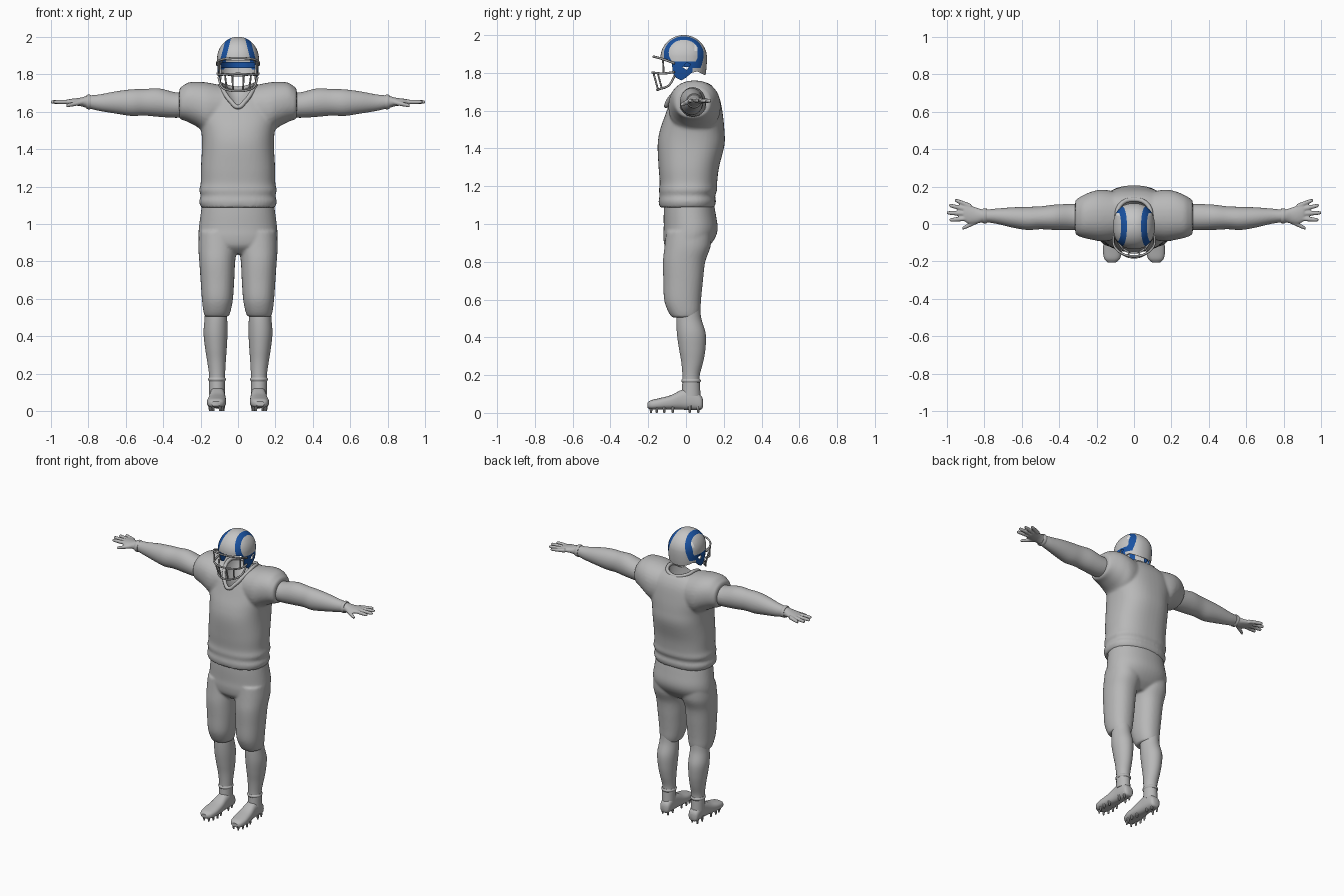
import bpy, bmesh, math
from mathutils import Vector

cube = bpy.data.objects.get("Cube")
if cube:
    bpy.data.objects.remove(cube, do_unlink=True)


def material(name, rgb):
    m = bpy.data.materials.new(name)
    m.use_nodes = True
    m.diffuse_color = (*rgb, 1)
    m.node_tree.nodes["Principled BSDF"].inputs["Base Color"].default_value = (*rgb, 1)
    return m


CLOTH = material("body grey", (0.48, 0.48, 0.48))
SHELL = material("helmet grey", (0.56, 0.56, 0.56))
BLUE = material("royal blue", (0.01, 0.085, 0.36))
WHITE = material("white", (0.9, 0.9, 0.9))
CAGE = material("cage grey", (0.38, 0.38, 0.38))
ORDER = {"x": (0, 1, 2), "y": (1, 0, 2), "z": (2, 0, 1)}
made = []


def interpolate(rings, steps):
    """Catmull-Rom through the ring parameters."""
    out = []
    for i in range(len(rings) - 1):
        a, b, c = rings[max(i - 1, 0)], rings[i], rings[i + 1]
        d = rings[min(i + 2, len(rings) - 1)]
        for s in range(steps):
            t = s / steps
            out.append([q + 0.5 * t * (r - p + t * (2 * p - 5 * q + 4 * r - e + t * (3 * (q - r) + e - p)))
                        for p, q, r, e in zip(a, b, c, d)])
    return out + [rings[-1]]


def loft(bm, axis, rings, sx=1, sides=32, power=2.2, steps=5, caps=(True, True)):
    """Rings are (position, centre u, centre v, radius u, radius v)."""
    loops = []
    for pos, cu, cv, ru, rv in interpolate(rings, steps):
        loop = []
        for k in range(sides):
            a = math.tau * k / sides
            u, w = (math.copysign(abs(f) ** (2 / power), f) for f in (math.cos(a), math.sin(a)))
            co = [0, 0, 0]
            for i, val in zip(ORDER[axis], (pos, cu + ru * u, cv + rv * w)):
                co[i] = val
            co[0] *= sx
            loop.append(bm.verts.new(co))
        loops.append(loop)
    for a, b in zip(loops, loops[1:]):
        for k in range(sides):
            j = (k + 1) % sides
            bm.faces.new((a[k], a[j], b[j], b[k]))
    for loop, cap in zip((loops[0], loops[-1]), caps):
        if cap:
            bm.faces.new(loop)


def prism(bm, outline, half=0.3):
    """Extrude a (y, z) outline along x."""
    face = bm.faces.new([bm.verts.new((-half, y, z)) for y, z in outline])
    geom = bmesh.ops.extrude_face_region(bm, geom=[face])["geom"]
    bmesh.ops.translate(bm, verts=[g for g in geom if isinstance(g, bmesh.types.BMVert)], vec=(2 * half, 0, 0))


def finish(name, bm, *mats, voxel=0, cutter=None, thickness=0):
    bmesh.ops.recalc_face_normals(bm, faces=bm.faces)
    me = bpy.data.meshes.new(name)
    bm.to_mesh(me)
    bm.free()
    o = bpy.data.objects.new(name, me)
    bpy.context.collection.objects.link(o)
    for m in mats:
        me.materials.append(m)
    if voxel:
        r = o.modifiers.new("Union", "REMESH")
        r.mode, r.voxel_size, r.use_smooth_shade = "VOXEL", voxel, True
        s = o.modifiers.new("Soften", "SMOOTH")
        s.iterations, s.factor = 4, 0.5
    if thickness:
        s = o.modifiers.new("Thickness", "SOLIDIFY")
        s.thickness, s.offset = thickness, -1
    if cutter:
        b = o.modifiers.new("Opening", "BOOLEAN")
        b.operation, b.object = "DIFFERENCE", cutter
    if o.modifiers:
        bpy.context.view_layer.update()
        o.data = bpy.data.meshes.new_from_object(o.evaluated_get(bpy.context.evaluated_depsgraph_get()))
        o.modifiers.clear()
    if cutter:
        bpy.data.objects.remove(cutter, do_unlink=True)
    made.append(o)
    return o


def tube(name, points, radius, mat, closed=False):
    cu = bpy.data.curves.new(name, "CURVE")
    cu.dimensions, cu.bevel_depth, cu.bevel_resolution, cu.use_fill_caps = "3D", radius, 2, True
    sp = cu.splines.new("BEZIER")
    sp.bezier_points.add(len(points) - 1)
    sp.use_cyclic_u, sp.resolution_u = closed, 8
    for bp, p in zip(sp.bezier_points, points):
        bp.co = p
        bp.handle_left_type = bp.handle_right_type = "AUTO"
    cu.materials.append(mat)
    bpy.context.collection.objects.link(bpy.data.objects.new(name, cu))


def mirrored(half):
    """Mirror a path whose last point lies on the centre plane."""
    return half + [(-x, y, z) for x, y, z in reversed(half[:-1])]


# Shirt with padded sleeves and a cut neck opening
bm = bmesh.new()
loft(bm, "z", [(1.6, 0, -.04, .015, .05), (1.64, 0, -.025, .035, .085), (1.69, 0, .01, .07, .105),
               (1.74, 0, .025, .09, .105), (1.82, 0, .03, .1, .12)])
neck_cutter = finish("neck_cutter", bm)
made.remove(neck_cutter)
neck_cutter.hide_render = True
bm = bmesh.new()
loft(bm, "z", [(1.088, 0, .005, .197, .145), (1.12, 0, .007, .208, .152), (1.15, 0, .007, .199, .147),
               (1.18, 0, .011, .207, .154), (1.22, 0, .013, .199, .152), (1.3, 0, .015, .198, .16),
               (1.42, 0, .027, .192, .177), (1.5, 0, .033, .197, .17), (1.58, 0, .043, .215, .152),
               (1.66, 0, .05, .21, .13), (1.71, 0, .05, .17, .105), (1.735, 0, .05, .11, .08)], sides=48, power=2.4)
for sx in (1, -1):
    loft(bm, "x", [(.06, .045, 1.62, .12, .115), (.16, .045, 1.62, .138, .135), (.22, .045, 1.64, .13, .12),
                   (.27, .04, 1.65, .114, .104), (.3, .037, 1.645, .1, .089), (.314, .037, 1.643, .09, .08)], sx)
finish("shirt", bm, CLOTH, voxel=.009, cutter=neck_cutter)
collar = mirrored([(0, .13, 1.722), (.07, .105, 1.736), (.092, .03, 1.745), (.075, -.045, 1.706),
                   (.038, -.092, 1.655), (0, -.105, 1.625)])[:-1]
tube("collar", collar, .012, CLOTH, closed=True)

# Trousers to the knee
bm = bmesh.new()
loft(bm, "z", [(1.12, 0, .015, .19, .13), (1.05, 0, .02, .2, .138), (.98, 0, .025, .209, .143),
               (.93, 0, .018, .211, .138), (.88, 0, .005, .2, .115), (.84, 0, 0, .17, .07)], sides=48)
for sx in (1, -1):
    loft(bm, "z", [(.96, .105, .015, .103, .12), (.88, .108, .008, .104, .122), (.8, .111, -.01, .096, .112),
                   (.7, .11, -.015, .09, .105), (.6, .11, -.018, .083, .098), (.54, .112, -.01, .074, .086),
                   (.505, .114, -.003, .064, .071)], sx)
finish("trousers", bm, CLOTH, voxel=.008)

for side, sx in (("left", 1), ("right", -1)):
    # Arm, palm and spread fingers as one skin
    bm = bmesh.new()
    loft(bm, "x", [(.26, .037, 1.64, .072, .068), (.33, .037, 1.635, .07, .068), (.42, .036, 1.648, .068, .076),
                   (.5, .033, 1.65, .061, .071), (.57, .03, 1.648, .062, .071), (.65, .035, 1.649, .054, .06),
                   (.74, .042, 1.648, .04, .044), (.8, .043, 1.652, .034, .034), (.84, .045, 1.652, .042, .023),
                   (.88, .052, 1.652, .05, .018), (.905, .06, 1.652, .046, .014), (.915, .06, 1.652, .03, .006)],
         sx, power=2)
    digits = [((.87, .095), (.957, .128)), ((.88, .075), (.988, .1)), ((.88, .055), (1, .06)),
              ((.88, .03), (.985, .022)), ((.82, .022), (.918, -.024))]
    for i, ((x0, y0), (x1, y1)) in enumerate(digits):
        drop = .02 if i == 4 else 0
        rings = [(x0 + (x1 - x0) * t, y0 + (y1 - y0) * t, 1.652 - drop * t, r, r)
                 for t, r in ((0, .013), (.5, .0125), (.9, .0105), (1, .006))]
        loft(bm, "x", rings, sx, sides=12, power=2, steps=3)
    finish(side + "_arm", bm, CLOTH, voxel=.005)
    bm = bmesh.new()
    loft(bm, "x", [(.785, .043, 1.651, .038, .037), (.797, .043, 1.652, .041, .04), (.81, .043, 1.652, .037, .036)],
         sx, power=2)
    finish(side + "_wristband", bm, CLOTH)

    # Calf with ankle strap
    bm = bmesh.new()
    loft(bm, "z", [(.56, .118, .015, .058, .06), (.5, .118, .015, .06, .066), (.42, .12, .028, .064, .076),
                   (.34, .118, .033, .058, .07), (.27, .115, .033, .05, .058), (.2, .112, .027, .043, .046),
                   (.15, .112, .027, .042, .047), (.09, .112, .027, .042, .05)], sx, power=2)
    finish(side + "_calf", bm, CLOTH)
    bm = bmesh.new()
    loft(bm, "z", [(.16, .112, .027, .043, .047), (.17, .112, .027, .048, .052), (.18, .112, .027, .043, .047)],
         sx, power=2)
    finish(side + "_ankle_strap", bm, CLOTH)

    # Shoe and studs
    bm = bmesh.new()
    loft(bm, "y", [(.09, .11, .05, .018, .02), (.078, .11, .055, .034, .038), (.03, .11, .073, .04, .058),
                   (-.02, .11, .07, .042, .053), (-.08, .112, .056, .048, .038), (-.14, .115, .048, .051, .03),
                   (-.185, .117, .043, .042, .024), (-.205, .118, .04, .022, .013)], sx, power=2.6)
    finish(side + "_shoe", bm, CLOTH)
    bm = bmesh.new()
    for y, spread in ((.065, .02), (.02, .025), (-.07, .03), (-.115, .036), (-.155, .032), (-.185, .018)):
        for s in (-spread, spread):
            loft(bm, "z", [(0, .114 + s, y, .005, .005), (.04, .114 + s, y, .011, .011)], sx, sides=8, power=2, steps=1)
    finish(side + "_studs", bm, CLOTH)

# Helmet shell: stripes and side panels cut into its faces
bm = bmesh.new()
prism(bm, [(-.3, 1.874), (-.095, 1.872), (-.075, 1.855), (-.07, 1.8), (-.055, 1.775), (-.025, 1.76), (0, 1.775),
           (.03, 1.8), (.06, 1.808), (.1, 1.788), (.3, 1.785), (.3, 1.6), (-.3, 1.6)])
prism(bm, [(-.018, 1.83), (.004, 1.815), (.024, 1.845), (.004, 1.855)])
helmet_cutter = finish("helmet_cutter", bm, SHELL)
made.remove(helmet_cutter)
helmet_cutter.hide_render = True
bm = bmesh.new()
dome = [(1.88 + .12 * math.sin(a), math.cos(a)) for a in (math.radians(d) for d in range(89, -1, -5))]
dome += [(1.88 - .02 * i, 1 - .003 * i * i) for i in range(1, 7)]
loft(bm, "z", [(z, 0, -.012, .112 * s, .123 * s) for z, s in dome], sides=64, power=2.25, steps=1, caps=(True, False))
cuts = [((0, 0, z), (0, 0, 1)) for z in (1.825, 1.86, 1.915, 1.955)] + [((0, y, 0), (0, 1, 0)) for y in (.035, .045, .06)]
for sx in (1, -1):
    cuts += [((sx * .036, 0, 2), (sx, 0, .25)), ((sx * .062, 0, 2), (sx, 0, .27))]
for co, no in cuts:
    bmesh.ops.bisect_plane(bm, geom=bm.verts[:] + bm.edges[:] + bm.faces[:], plane_co=co, plane_no=Vector(no).normalized())
for f in bm.faces:
    x, y, z = f.calc_center_median()
    x = abs(x)
    inner, outer = .036 + .25 * (2 - z), .062 + .27 * (2 - z)
    bumper = z < 1.825 and y > .035
    if x > outer and .045 < y < .06 and 1.915 < z < 1.955:
        f.material_index = 2
    elif x > inner and not bumper and (x < outer or z < 1.86 or y > .06):
        f.material_index = 1
finish("helmet", bm, SHELL, BLUE, WHITE, cutter=helmet_cutter, thickness=.008)

# Padding inside the back of the helmet
bm = bmesh.new()
arc = [math.radians(a) for a in range(0, 181, 10)]
rows = [[bm.verts.new((.098 * math.cos(a), -.012 + .108 * math.sin(a), z)) for a in arc] for z in (1.832, 1.866)]
for k in range(len(arc) - 1):
    bm.faces.new((rows[0][k], rows[0][k + 1], rows[1][k + 1], rows[1][k]))
finish("helmet_padding", bm, BLUE, thickness=.006)

# Face cage
tube("cage_top_bar", mirrored([(.112, -.06, 1.85), (.104, -.12, 1.872), (.055, -.162, 1.884), (0, -.172, 1.886)]), .006, CAGE)
tube("cage_middle_bar", mirrored([(.11, -.06, 1.805), (.102, -.115, 1.797), (.055, -.163, 1.8), (0, -.178, 1.802)]), .006, CAGE)
tube("cage_lower_bar", mirrored([(.104, -.06, 1.785), (.088, -.09, 1.735), (.05, -.138, 1.715), (0, -.152, 1.71)]), .006, CAGE)
for side, sx in (("left", 1), ("right", -1)):
    tube(side + "_cage_inner_upright", [(sx * .03, -.173, 1.802), (sx * .027, -.148, 1.711)], .005, CAGE)
    tube(side + "_cage_outer_upright", [(sx * .07, -.15, 1.8), (sx * .06, -.128, 1.718)], .005, CAGE)
    tube(side + "_cage_side_upright", [(sx * .102, -.122, 1.872), (sx * .1, -.118, 1.797)], .005, CAGE)

# Smooth shading with sharp edges kept
bpy.ops.object.select_all(action="DESELECT")
for o in made:
    o.select_set(True)
bpy.context.view_layer.objects.active = made[0]
bpy.ops.object.shade_smooth_by_angle(angle=math.radians(40))
